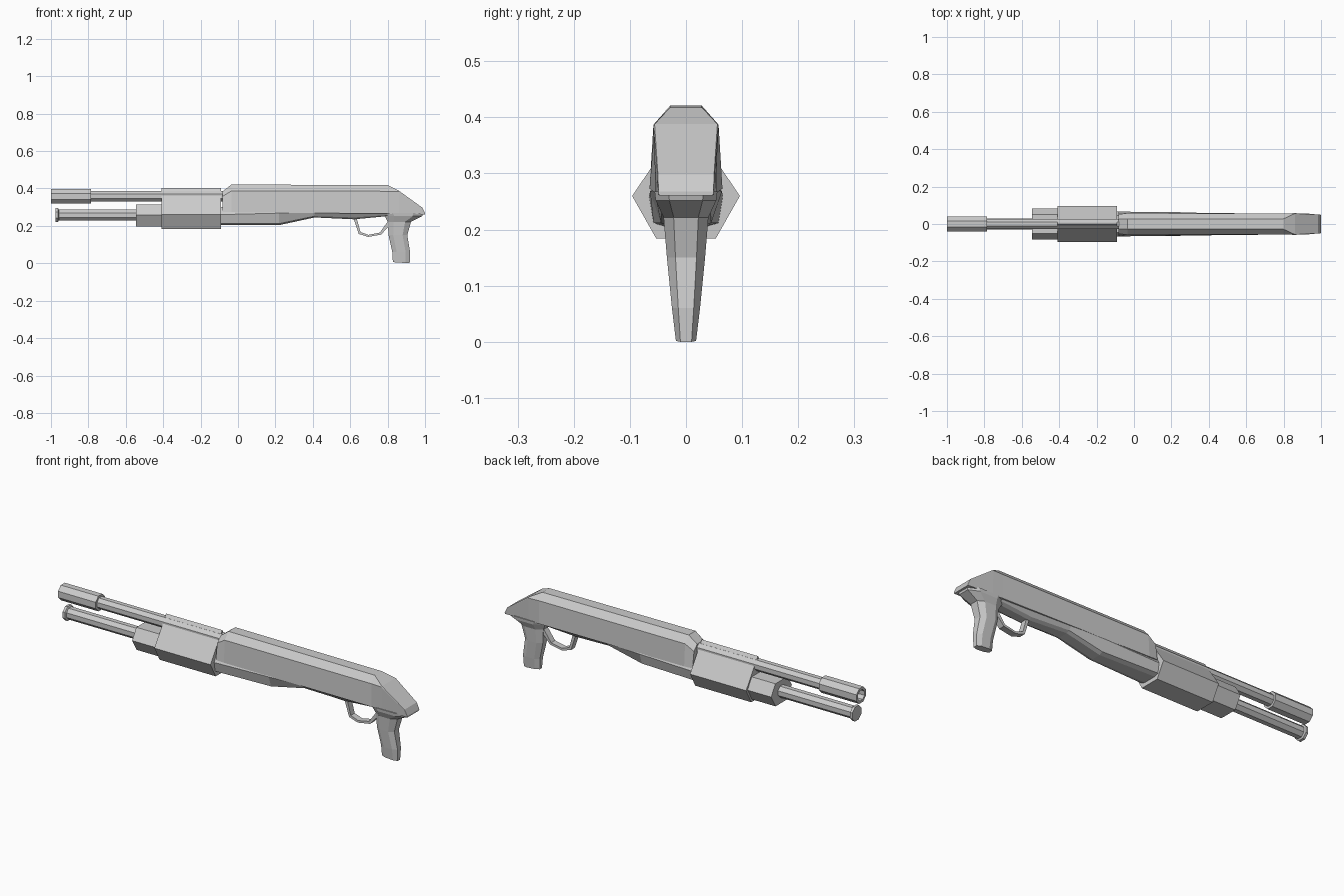
import bpy, bmesh, math


def loft(name, rings):
    """Skin a list of equal-length point rings and cap both ends."""
    bm = bmesh.new()
    rows = [[bm.verts.new(p) for p in ring] for ring in rings]
    n = len(rows[0])
    for a, b in zip(rows, rows[1:]):
        for i in range(n):
            j = (i + 1) % n
            bm.faces.new((a[i], a[j], b[j], b[i]))
    bm.faces.new(rows[0])
    bm.faces.new(rows[-1])
    bmesh.ops.recalc_face_normals(bm, faces=bm.faces)
    me = bpy.data.meshes.new(name)
    bm.to_mesh(me)
    bm.free()
    ob = bpy.data.objects.new(name, me)
    bpy.context.collection.objects.link(ob)
    return ob


def section(x, half):
    """Mirror a half outline of (y, z), or (y, z, dx), across y = 0."""
    left = [(x, -y, z) for y, z in reversed(half) if y > 0]
    return [(x, y, z) for y, z in half] + left


def tube(name, z, steps, sides=8):
    """Lathe around an x-axis at height z; steps are (x, radius)."""
    turn = [2 * math.pi * (i + 0.5) / sides for i in range(sides)]
    k = 1 / math.cos(math.pi / sides)
    return loft(name, [[(x, r * k * math.cos(t), z + r * k * math.sin(t)) for t in turn]
                       for x, r in steps])


# barrel, hollow muzzle sleeve and magazine tube with end cap
tube("barrel", 0.358, [(-0.92, 0.028), (-0.03, 0.028)])
tube("muzzle", 0.358, [(-0.88, 0.026), (-1.0, 0.026), (-1.0, 0.039), (-0.785, 0.039), (-0.785, 0.028)])
tube("magazine_tube", 0.258, [(-0.96, 0.029), (-0.4, 0.029)])
tube("magazine_cap", 0.258, [(-0.975, 0.037), (-0.962, 0.037), (-0.958, 0.029)])

# pump: ridged main body and smaller six-sided front collar
pump = [(0, 0.402), (0.096, 0.26), (0.053, 0.184)]
loft("pump", [section(x, pump) for x in (-0.41, -0.09)])
collar = [(0.05, 0.314), (0.084, 0.258), (0.048, 0.197)]
loft("pump_collar", [section(x, collar) for x in (-0.545, -0.4)])

# upper receiver running into the sloped rear
loft("upper_receiver", [
    section(-0.082, [(0.026, 0.385), (0.052, 0.358), (0.064, 0.275)]),
    section(-0.035, [(0.028, 0.421), (0.058, 0.387), (0.065, 0.273)]),
    section(0.80, [(0.028, 0.418), (0.056, 0.385), (0.054, 0.265)]),
    section(0.86, [(0.056, 0.388), (0.058, 0.384), (0.052, 0.264)]),
    section(0.985, [(0.050, 0.298), (0.051, 0.295), (0.049, 0.262)]),
    section(1.0, [(0.049, 0.268), (0.049, 0.266), (0.048, 0.261)])])

# lower receiver, its belly rising towards the trigger
loft("lower_receiver", [
    section(-0.10, [(0.045, 0.30), (0.066, 0.26), (0.058, 0.212), (0.035, 0.204)]),
    section(0.22, [(0.045, 0.30), (0.064, 0.268), (0.045, 0.212), (0.025, 0.204)]),
    section(0.41, [(0.040, 0.30), (0.056, 0.270), (0.042, 0.252), (0.025, 0.245)]),
    section(0.62, [(0.040, 0.30), (0.050, 0.268), (0.035, 0.245), (0.020, 0.235)]),
    section(0.80, [(0.040, 0.30), (0.048, 0.268), (0.040, 0.258), (0.020, 0.252)])])


# grip: chamfered rings stacked down z as (z, front x, rear x, half width)
def grip_ring(z, x0, x1, w, tilt=0.0):
    c = 0.25 * (x1 - x0)
    half = [(x0, w * 0.5), (x0 + c, w), (x1 - c, w), (x1, w * 0.55)]
    full = half + [(x, -y) for x, y in reversed(half)]
    return [(x, y, z + tilt * (x - x0)) for x, y in full]


loft("grip", [grip_ring(0.268, 0.775, 0.99, 0.056),
              grip_ring(0.252, 0.785, 0.985, 0.054),
              grip_ring(0.222, 0.80, 0.925, 0.040),
              grip_ring(0.15, 0.805, 0.905, 0.034),
              grip_ring(0.06, 0.825, 0.92, 0.025),
              grip_ring(0.006, 0.828, 0.918, 0.018, -0.066)])

# trigger guard: flat strip between outer and inner (x, z) paths
outer = [(0.615, 0.25), (0.645, 0.157), (0.695, 0.141), (0.765, 0.153), (0.815, 0.208)]
inner = [(0.632, 0.25), (0.655, 0.167), (0.697, 0.152), (0.758, 0.164), (0.80, 0.222)]
loft("trigger_guard", [[(a, -0.016, b), (a, 0.016, b), (c, 0.016, d), (c, -0.016, d)]
                       for (a, b), (c, d) in zip(outer, inner)])
